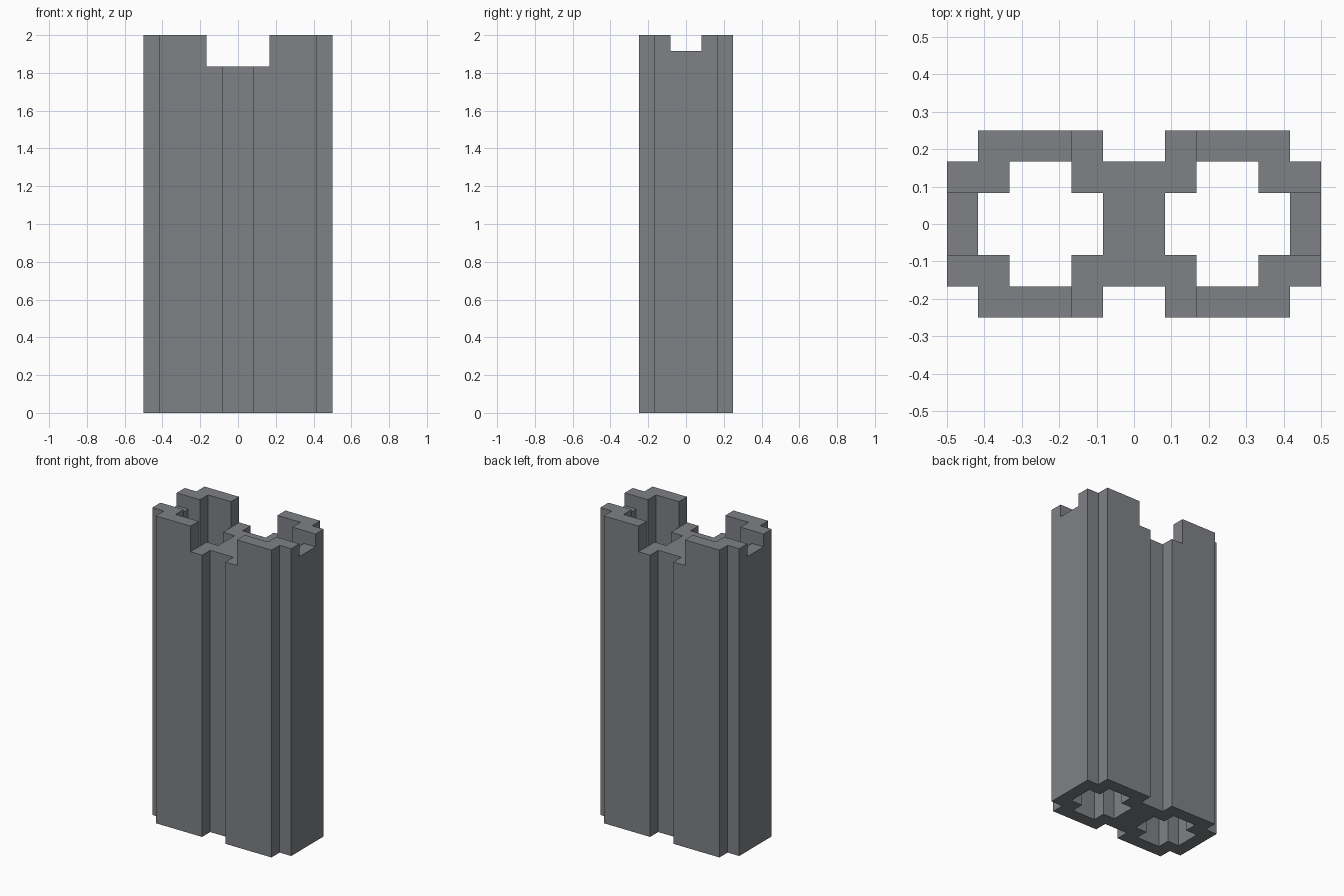
import bpy, bmesh

cube = bpy.data.objects.get("Cube")
if cube:
    bpy.data.objects.remove(cube, do_unlink=True)

U = 1 / 12  # module: the pillar is 12 x 6 x 24 modules


def prism(name, outline, z0, z1):
    """Extrude a plan outline (in modules) from z0 to z1."""
    bm = bmesh.new()
    face = bm.faces.new([bm.verts.new((x * U, y * U, z0 * U)) for x, y in outline])
    top = bmesh.ops.extrude_face_region(bm, geom=[face])["geom"]
    verts = [g for g in top if isinstance(g, bmesh.types.BMVert)]
    bmesh.ops.translate(bm, verts=verts, vec=(0, 0, (z1 - z0) * U))
    bmesh.ops.recalc_face_normals(bm, faces=bm.faces)
    mesh = bpy.data.meshes.new(name)
    bm.to_mesh(mesh)
    bm.free()
    obj = bpy.data.objects.new(name, mesh)
    bpy.context.collection.objects.link(obj)
    return obj


def four_way(quarter):
    """Mirror a quarter outline, listed from the +x side to the +y side."""
    half = quarter + [(-x, y) for x, y in reversed(quarter)]
    return half + [(-x, -y) for x, y in half]


def box(x0, x1, y0, y1):
    return [(x0, y0), (x1, y0), (x1, y1), (x0, y1)]


def cut(body, outline, z0, z1):
    """Subtract a prism from the body and discard the cutter."""
    cutter = prism("cutter", outline, z0, z1)
    cutter.hide_render = True
    mod = body.modifiers.new("cut", "BOOLEAN")
    mod.operation, mod.solver, mod.object = "DIFFERENCE", "EXACT", cutter
    bpy.context.view_layer.objects.active = body
    bpy.ops.object.modifier_apply(modifier=mod.name)
    bpy.data.objects.remove(cutter, do_unlink=True)


grey = bpy.data.materials.new("slate grey")
grey.use_nodes = True
colour = (0.21, 0.22, 0.235, 1)
grey.diffuse_color = colour
grey.node_tree.nodes["Principled BSDF"].inputs["Base Color"].default_value = colour

# Double-cell pillar with stepped corners and a waist groove front and back
pillar = prism("twin_channel_pillar",
               four_way([(6, 2), (5, 2), (5, 3), (1, 3), (1, 2)]), 0, 24)
pillar.data.materials.append(grey)

# Cross-shaped channel through each half
cross = four_way([(2, 1), (1, 1), (1, 2)])
for side in (-1, 1):
    cut(pillar, [(x + side * 3, y) for x, y in cross], -1, 25)

# Wide notch across the middle of the top
cut(pillar, box(-2, 2, -4, 4), 22, 25)

# Shallow notch in each end wall
for x0, x1 in ((-7, -4.5), (4.5, 7)):
    cut(pillar, box(x0, x1, -1, 1), 23, 25)
